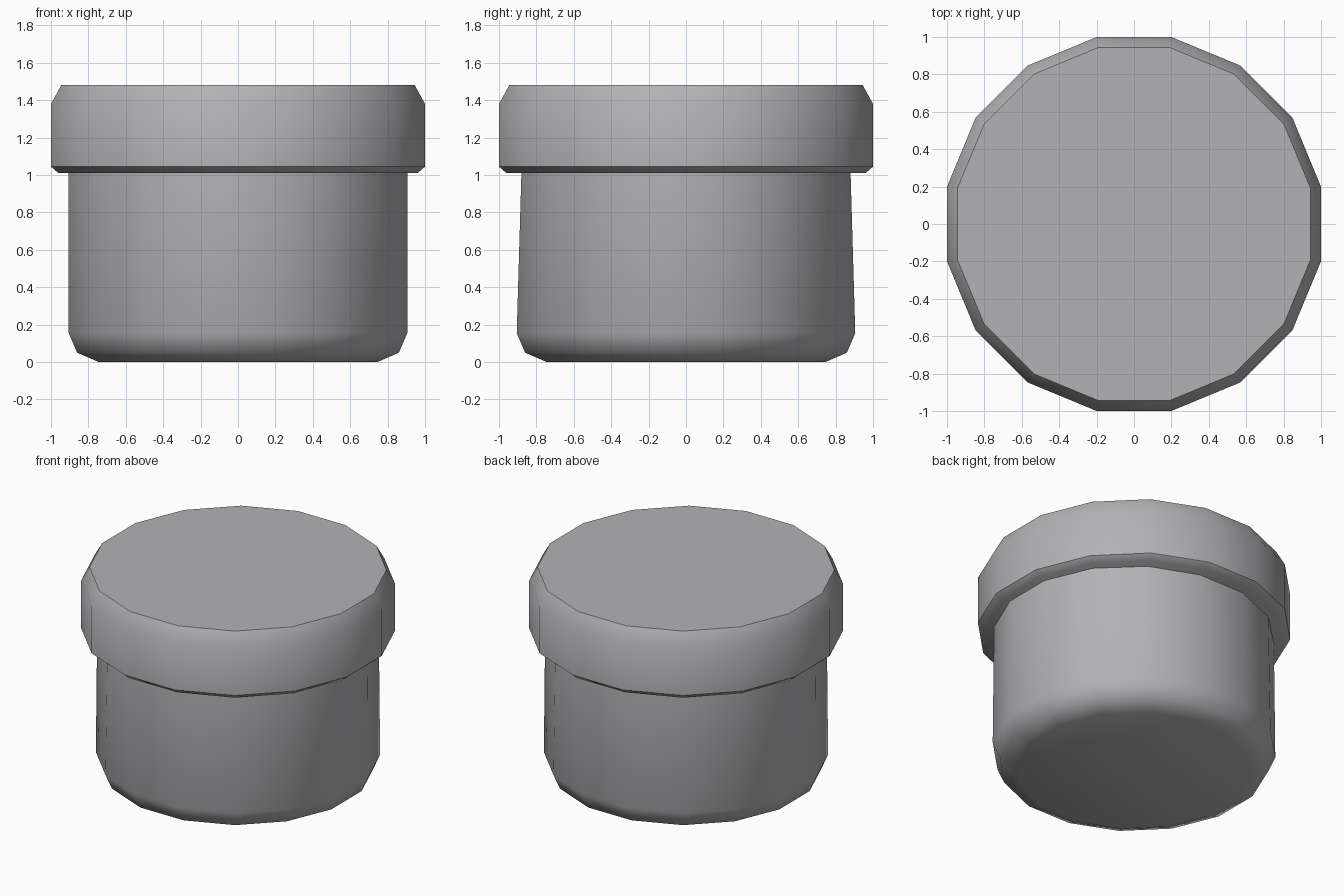
import bpy, bmesh, math

if "Cube" in bpy.data.objects:
    bpy.data.objects.remove(bpy.data.objects["Cube"])

SIDES = 16
grey = bpy.data.materials.new("neutral_grey")
grey.diffuse_color = (0.45, 0.45, 0.47, 1)
grey.use_nodes = True
grey.node_tree.nodes["Principled BSDF"].inputs["Base Color"].default_value = grey.diffuse_color


def turned(name, profile, cap_top=True):
    """Stack 16-sided rings given as (half width x, half width y, z)."""
    bm = bmesh.new()
    rings = []
    k = 1 / math.cos(math.pi / SIDES)  # flat-to-flat width to corner radius
    for rx, ry, z in profile:
        ring = []
        for i in range(SIDES):
            a = 2 * math.pi * (i + 0.5) / SIDES
            ring.append(bm.verts.new((rx * k * math.cos(a), ry * k * math.sin(a), z)))
        rings.append(ring)
    for lo, hi in zip(rings, rings[1:]):
        for i in range(SIDES):
            j = (i + 1) % SIDES
            bm.faces.new((lo[i], lo[j], hi[j], hi[i]))
    bm.faces.new(rings[0][::-1])
    if cap_top:
        bm.faces.new(rings[-1])
    mesh = bpy.data.meshes.new(name)
    bm.to_mesh(mesh)
    bm.free()
    mesh.materials.append(grey)
    ob = bpy.data.objects.new(name, mesh)
    bpy.context.collection.objects.link(ob)
    bpy.ops.object.select_all(action='DESELECT')
    ob.select_set(True)
    bpy.context.view_layer.objects.active = ob
    bpy.ops.object.shade_smooth_by_angle(angle=math.radians(46))
    return ob


# Container body: rounded foot, slightly narrower in depth at the top
turned("container_body", [
    (0.745, 0.745, 0.0), (0.86, 0.86, 0.05),
    (0.905, 0.905, 0.155), (0.905, 0.88, 1.01)], cap_top=False)

# Wide lid with bevelled rims
turned("lid", [
    (0.96, 0.96, 1.01), (1.0, 1.0, 1.045),
    (1.0, 1.0, 1.38), (0.945, 0.945, 1.48)])
